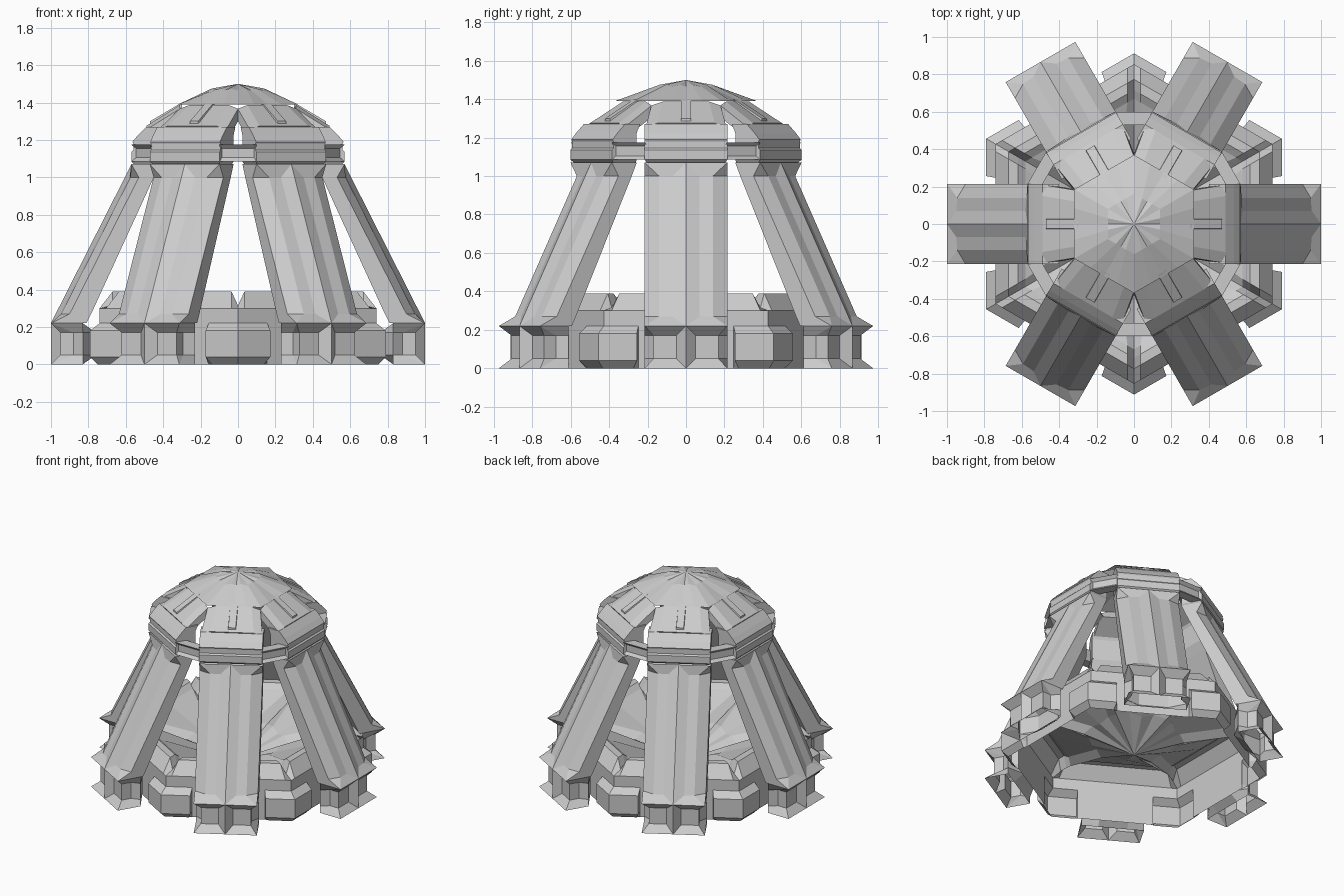
import bpy, bmesh, math

cube = bpy.data.objects.get("Cube")
if cube:
    bpy.data.objects.remove(cube, do_unlink=True)

grey = bpy.data.materials.new("plain_grey")
grey.use_nodes = True
GREY = (0.6, 0.6, 0.6, 1)
grey.diffuse_color = GREY
grey.node_tree.nodes["Principled BSDF"].inputs["Base Color"].default_value = GREY

C30 = math.cos(math.radians(30))
LEG_ANGLES = [60 * k for k in range(6)]
GAP_ANGLES = [30 + a for a in LEG_ANGLES]


def turn(p, degrees):
    """Turn a (radial, sideways, height) point into world space."""
    a = math.radians(degrees)
    r, t, z = p
    return (r * math.cos(a) - t * math.sin(a), r * math.sin(a) + t * math.cos(a), z)


def loft(name, loops, angles=(0,), caps=True, closed=True):
    """Bridge loops of equal length, once for each angle."""
    bm = bmesh.new()
    for angle in angles:
        rows = [[bm.verts.new(turn(p, angle)) for p in loop] for loop in loops]
        count = len(loops[0])
        for low, high in zip(rows, rows[1:]):
            for i in range(count if closed else count - 1):
                j = (i + 1) % count
                bm.faces.new((low[i], low[j], high[j], high[i]))
        if caps:
            bm.faces.new(rows[0][::-1])
            bm.faces.new(rows[-1])
    bmesh.ops.remove_doubles(bm, verts=bm.verts, dist=0.0001)
    bmesh.ops.recalc_face_normals(bm, faces=bm.faces)
    mesh = bpy.data.meshes.new(name)
    bm.to_mesh(mesh)
    bm.free()
    mesh.materials.append(grey)
    obj = bpy.data.objects.new(name, mesh)
    bpy.context.collection.objects.link(obj)
    return obj


def mirrored(half, z):
    """Complete a half section whose first point lies on the centre line."""
    return [(r, t, z) for r, t in half] + [(r, -t, z) for r, t in half[:0:-1]]


W = 0.215


def rect(ro, ri, z, w=W):
    return mirrored([(ro, 0), (ro, 0), (ro, w), (ro, w), (ri, w), (ri, 0.1)], z)


def waist(z):
    return mirrored([(1, 0), (0.95, 0.05), (0.95, 0.17),
                     (0.88, 0.17), (0.83, W), (0.76, 0.1)], z)


def ridged(ro, ri, z):
    return mirrored([(ro, 0), (ro - 0.025, 0.07), (ro - 0.03, 0.14),
                     (ro - 0.075, W), (ri, W), (ri, 0.1)], z)


# Open-bottomed feet with recessed panels
loft("feet", [rect(1, 0.83, 0), waist(0.05), waist(0.17), rect(1, 0.83, 0.22)],
     LEG_ANGLES, caps=False)

# Leaning legs with a central ridge
loft("legs", [rect(1, 0.81, 0.22), ridged(0.975, 0.785, 0.27),
              ridged(0.605, 0.45, 1.0), rect(0.57, 0.42, 1.07)],
     LEG_ANGLES, caps=False)

# Banded blocks on top of the legs
loft("upper_blocks", [rect(0.555, 0.42, 1.07, 0.205), rect(0.57, 0.42, 1.085),
                      rect(0.57, 0.42, 1.135), rect(0.56, 0.42, 1.145),
                      rect(0.56, 0.42, 1.18), rect(0.565, 0.42, 1.19),
                      rect(0.535, 0.42, 1.225), rect(0.49, 0.4, 1.27)], LEG_ANGLES)


# Bars joining neighbouring blocks, with a recessed band
def bar(r, z):
    return [(r, -0.1, z), (r, 0.1, z), (0.53, 0.06, z), (0.53, -0.06, z)]


loft("joining_bars", [bar(0.6, 1.085), bar(0.58, 1.105),
                      bar(0.58, 1.155), bar(0.6, 1.175)], GAP_ANGLES)


def hexagon(apothem, z, corner_z=None, d=0.04, pleat=0):
    """Six-sided loop with points beside each corner and at each side's middle."""
    corner_z = z if corner_z is None else corner_z
    v = apothem / C30
    pts = []
    for a in GAP_ANGLES:
        pts.append(turn((v - d / 2, -d * C30, z + pleat), a))
        pts.append(turn((v, 0, corner_z), a))
        pts.append(turn((v - d / 2, d * C30, z + pleat), a))
        pts.append(turn((apothem, 0, z), a + 30))
    return pts


# Six-sided upper base with a notched rim and a pleated dish
NOTCH = 0.315
loft("base_and_dish", [hexagon(0.74, 0.22), hexagon(0.74, 0.3),
                       hexagon(0.67, 0.39, NOTCH), hexagon(0.62, 0.39, NOTCH),
                       hexagon(0.58, 0.36, 0.31),
                       hexagon(0.3, 0.23, d=0.09, pleat=0.02),
                       hexagon(0, 0.1, d=0)], caps=False)


# Lower walls behind the feet
def wall(z):
    return [(0.74, -0.26, z), (0.74, 0.26, z)]


loft("lower_walls", [wall(0), wall(0.22)], LEG_ANGLES, caps=False, closed=False)


# Hollow pointed blocks wrapped around the lower corners of the base
def chevron(apothem, length, z):
    def at(ap, s, side):
        return (ap / C30 - s / 2, side * s * C30, z)
    return [at(0.74, 0.18, -1), at(apothem, length, -1), at(apothem, 0, 1),
            at(apothem, length, 1), at(0.74, 0.18, 1)]


loft("corner_blocks", [chevron(0.75, 0.16, 0), chevron(0.79, 0.2, 0.04),
                       chevron(0.79, 0.2, 0.18), chevron(0.74, 0.18, 0.22)],
     GAP_ANGLES, caps=False, closed=False)

# Pleated roof cap
loft("roof_cap", [hexagon(0.32, 1.39, d=0.1), hexagon(0.14, 1.465, d=0.05, pleat=0.01),
                  hexagon(0, 1.5, d=0)], caps=False)


# Sloping panels from the cap down to the blocks
def panel(r, w, z, drop):
    return [(r, -w, z - 0.02), (r, -w + 0.06, z), (r, w - 0.06, z), (r, w, z - 0.02),
            (r - 0.03, w, z - drop), (r - 0.03, -w, z - drop)]


loft("roof_panels", [panel(0.49, 0.21, 1.275, 0.06), panel(0.31, 0.18, 1.387, 0.06)],
     LEG_ANGLES)


# Narrow ribs along the panels
def rib(r, z):
    return [(r, -0.03, z - 0.02), (r, -0.025, z + 0.01),
            (r, 0.025, z + 0.01), (r, 0.03, z - 0.02)]


loft("roof_ribs", [rib(0.47, 1.29), rib(0.3, 1.39)], LEG_ANGLES)
